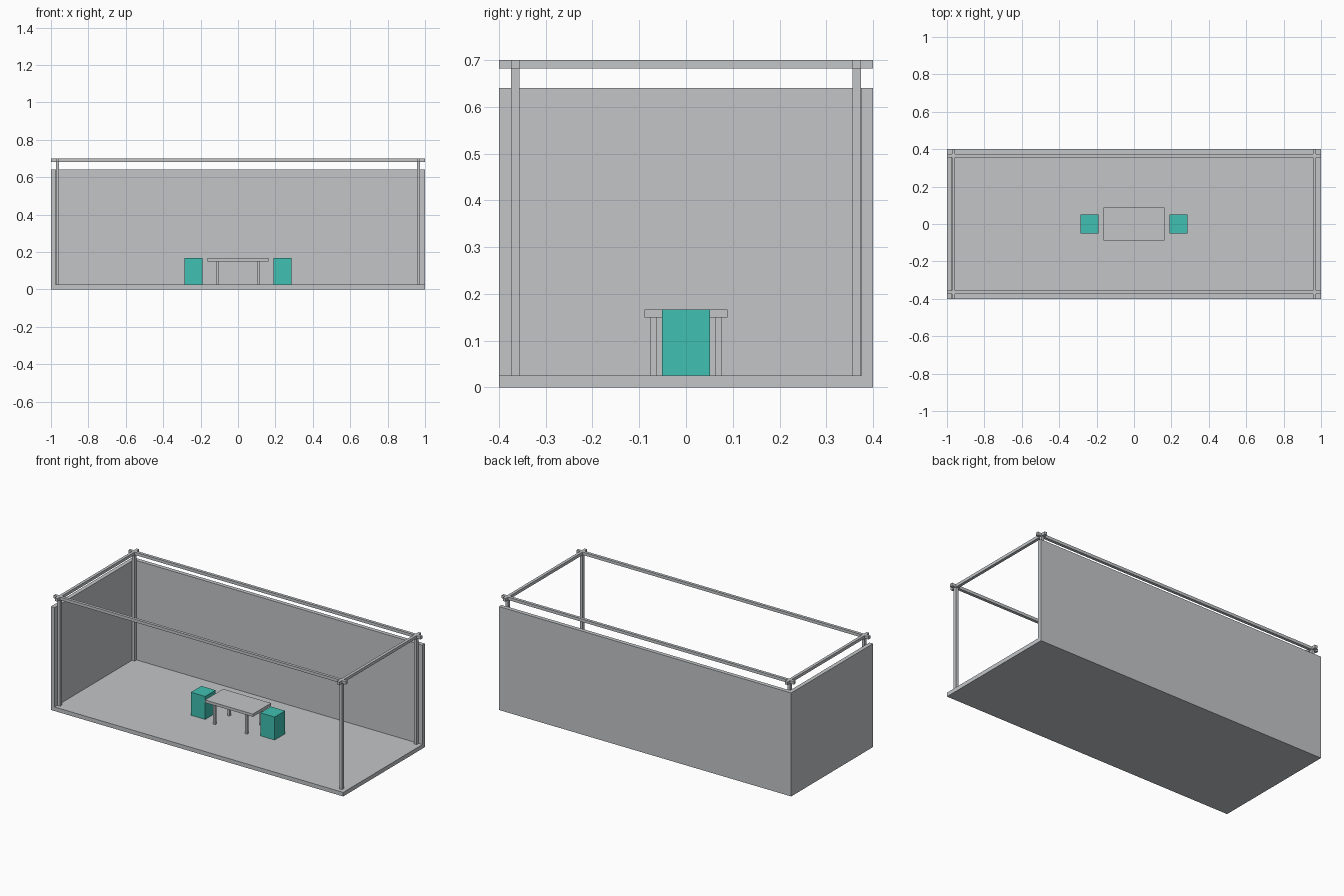
import bpy

cube = bpy.data.objects.get("Cube")
if cube:
    bpy.data.objects.remove(cube, do_unlink=True)


def material(name, color):
    m = bpy.data.materials.new(name)
    m.use_nodes = True
    m.diffuse_color = color
    m.node_tree.nodes["Principled BSDF"].inputs["Base Color"].default_value = color
    return m


grey = material("light grey", (0.54, 0.56, 0.575, 1))
teal = material("teal", (0.05, 0.53, 0.44, 1))


def box(name, low, high, mat=grey):
    """Axis-aligned box between two corners."""
    size = [b - a for a, b in zip(low, high)]
    centre = [(a + b) / 2 for a, b in zip(low, high)]
    bpy.ops.mesh.primitive_cube_add(size=1, location=centre)
    ob = bpy.context.object
    ob.name = name
    ob.scale = size
    bpy.ops.object.transform_apply(location=False, rotation=False, scale=True)
    ob.data.materials.append(mat)
    return ob


X, Y, TOP = 1.0, 0.4, 0.7      # half length, half depth, full height
T = 0.025                      # floor and wall thickness
WALL = 0.64                    # wall height
BAR = 0.009                    # half width of frame bars
PX, PY = 0.965, 0.365          # frame bar centre lines

# Floor slab with a back wall and one end wall
box("floor", (-X, -Y, 0), (X, Y, T))
box("back_wall", (-X, Y - T, T), (X, Y, WALL))
box("end_wall", (-X, -Y, T), (-X + T, Y - T, WALL))

# Frame: corner posts and overlapping top rails
for sx, side in ((-1, "right"), (1, "left")):
    x = sx * PX
    for sy, end in ((-1, "front"), (1, "back")):
        y = sy * PY
        box(f"post_{end}_{side}", (x - BAR, y - BAR, T), (x + BAR, y + BAR, TOP - BAR))
    box(f"end_rail_{side}", (x - BAR, -Y, TOP - 2 * BAR), (x + BAR, Y, TOP))
for sy, end in ((-1, "front"), (1, "back")):
    y = sy * PY
    box(f"long_rail_{end}", (-X, y - BAR, TOP - 2 * BAR), (X, y + BAR, TOP))

# Table
box("table_top", (-0.164, -0.089, 0.15), (0.164, 0.089, 0.167))
LEG = 0.0068
for sx in (-1, 1):
    for sy in (-1, 1):
        x, y = sx * 0.11, sy * 0.07
        box("table_leg", (x - LEG, y - LEG, T), (x + LEG, y + LEG, 0.15))

# Block stools at both ends of the table
for sx, side in ((-1, "right"), (1, "left")):
    x = sx * 0.238
    box(f"stool_{side}", (x - 0.049, -0.051, T), (x + 0.049, 0.051, 0.167), teal)
